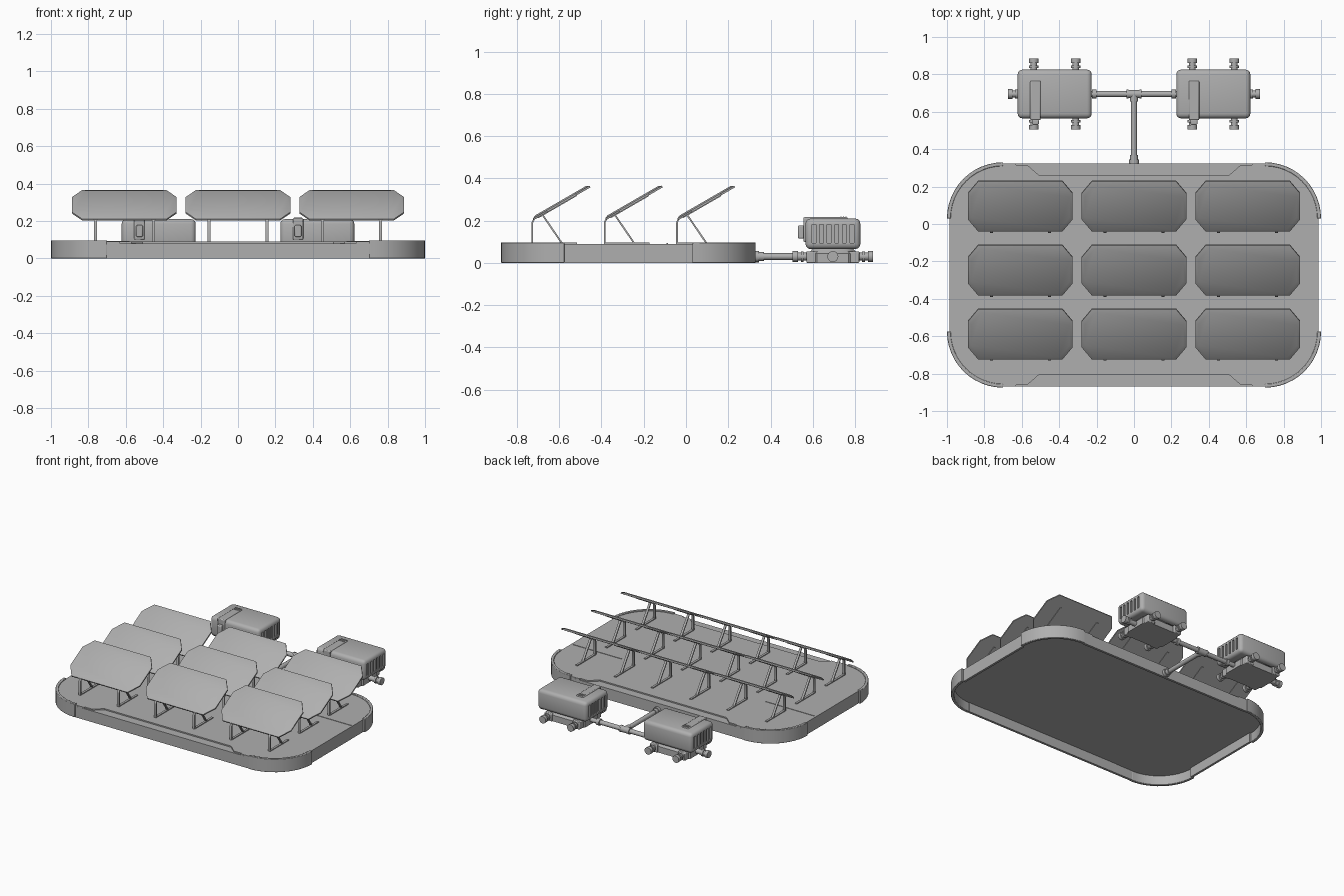
import bpy, bmesh, math
from mathutils import Matrix, Vector

if "Cube" in bpy.data.objects:
    bpy.data.objects.remove(bpy.data.objects["Cube"])

GREY = (0.43, 0.43, 0.43, 1)
mat = bpy.data.materials.new("plain_grey")
mat.use_nodes = True
mat.diffuse_color = GREY
mat.node_tree.nodes["Principled BSDF"].inputs["Base Color"].default_value = GREY
# Maps a profile drawn in (y, z) to be extruded along x
SIDEWAYS = Matrix(((0, 0, 1, 0), (1, 0, 0, 0), (0, 1, 0, 0), (0, 0, 0, 1)))


def finish(name, bm, bevel=0, segments=2):
    bmesh.ops.recalc_face_normals(bm, faces=bm.faces)
    mesh = bpy.data.meshes.new(name)
    bm.to_mesh(mesh)
    bm.free()
    mesh.materials.append(mat)
    ob = bpy.data.objects.new(name, mesh)
    bpy.context.collection.objects.link(ob)
    if bevel:
        mod = ob.modifiers.new("bevel", "BEVEL")
        mod.width, mod.segments = bevel, segments
        mod.limit_method, mod.angle_limit = "ANGLE", math.radians(40)
    return ob


def prism(name, pts, low, high, inset=0, matrix=None, bevel=0):
    """Extrude a flat outline; inset shrinks the upper face."""
    bm = bmesh.new()
    face = bm.faces.new([bm.verts.new((u, v, low)) for u, v in pts])
    ext = bmesh.ops.extrude_face_region(bm, geom=[face])["geom"]
    for v in ext:
        if isinstance(v, bmesh.types.BMVert):
            v.co.z = high
            v.co.x -= math.copysign(inset, v.co.x)
            v.co.y -= math.copysign(inset, v.co.y)
    if matrix:
        bm.transform(matrix)
    return finish(name, bm, bevel)


def box(name, lo, hi, bevel=0, segments=2):
    lo, hi = Vector(lo), Vector(hi)
    bm = bmesh.new()
    size = Matrix.Diagonal((*(hi - lo), 1))
    bmesh.ops.create_cube(bm, size=1, matrix=Matrix.Translation((lo + hi) / 2) @ size)
    return finish(name, bm, bevel, segments)


def pipe(name, a, b, r):
    a, b = Vector(a), Vector(b)
    turn = (b - a).to_track_quat("Z", "Y").to_matrix().to_4x4()
    bm = bmesh.new()
    bmesh.ops.create_cone(bm, cap_ends=True, segments=16, radius1=r, radius2=r,
                          depth=(b - a).length, matrix=Matrix.Translation((a + b) / 2) @ turn)
    return finish(name, bm)


def arc(cx, cy, r, start, steps=12):
    return [(cx + r * math.cos(math.radians(start + 90 * i / steps)),
             cy + r * math.sin(math.radians(start + 90 * i / steps))) for i in range(steps + 1)]


def octagon(hx, hy, cx, cy):
    return [(hx, -hy + cy), (hx, hy - cy), (hx - cx, hy), (cx - hx, hy),
            (-hx, hy - cy), (-hx, cy - hy), (cx - hx, -hy), (hx - cx, -hy)]


# Platform: deck with a notch in each long edge, corner curbs and thin walls
MID, CX, CY = -0.2725, 0.7, 0.3025
corners = [(CX, MID + CY, 0), (-CX, MID + CY, 90), (-CX, MID - CY, 180), (CX, MID - CY, 270)]
notch = [(0.57, 0.5875), (0.51, 0.535), (-0.51, 0.535), (-0.57, 0.5875)]
outline = []
for x, y, start in corners:
    outline += arc(x, y, 0.285, start)
    if start == 0:
        outline += [(u, MID + v) for u, v in notch]
    if start == 180:
        outline += [(-u, MID - v) for u, v in notch]
prism("deck", outline, 0.068, 0.09)
for x, y, start in corners:
    ring = arc(x, y, 0.3, start) + arc(x, y, 0.28, start)[::-1]
    prism("corner_curb", ring, 0, 0.097, bevel=0.003)
for s, side in ((1, "back"), (-1, "front")):
    def at(v):
        return MID + s * v
    prism(side + "_ledge", [(0.63, at(0.595)), (0.57, at(0.583)), (0.51, at(0.53)),
                            (-0.51, at(0.53)), (-0.57, at(0.583)), (-0.63, at(0.595))], 0.07, 0.081)
    box(side + "_wall", (-0.7, at(0.58), 0), (0.7, at(0.597), 0.081))
    for m in (-1, 1):
        box(side + "_wall_end", (m * 0.63, at(0.58), 0), (m * 0.7, at(0.5965), 0.09))
    box("side_wall", (s * 0.97, MID - CY, 0), (s * 0.986, MID + CY, 0.09))
    box("deck_seam", (s * 0.58, -0.093, 0.088), (s * 0.975, -0.086, 0.093))


def copy(ob, offset):
    twin = ob.copy()
    twin.location = Vector(offset)
    bpy.context.collection.objects.link(twin)


# Tilted panels: backing plate and bevelled face
tilt = Matrix.Translation((0, 0, 0.287)) @ Matrix.Rotation(math.radians(30), 4, "X")
plate = prism("panel_back", octagon(0.28, 0.155, 0.055, 0.075), -0.008, 0.001, matrix=tilt)
face = prism("panel_face", octagon(0.279, 0.154, 0.055, 0.075), 0.001, 0.008,
             inset=0.016, matrix=tilt)


def strap(name, path, x, width=0.016, thick=0.008):
    """Flat bar following a path in the y-z plane."""
    left, right = [], []
    for i, p in enumerate(path):
        d = Vector(path[min(i + 1, len(path) - 1)]) - Vector(path[max(i - 1, 0)])
        n = Vector((-d.y, d.x)).normalized() * thick / 2
        left.append(Vector(p) + n)
        right.append(Vector(p) - n)
    return prism(name, left + right[::-1], x - width / 2, x + width / 2, matrix=SIDEWAYS)


parts = [plate, face]
for x in (-0.155, 0.155):
    parts += [
        strap("front_leg", [(-0.137, 0.088), (-0.137, 0.19), (-0.128, 0.21), (-0.085, 0.236)], x),
        strap("rear_strut", [(-0.09, 0.229), (0.005, 0.09)], x),
        strap("foot_bar", [(-0.14, 0.092), (0.075, 0.092)], x),
        strap("panel_rail", [(-0.11, 0.215), (0.07, 0.319)], x),
    ]
ROWS, COLUMNS = (-0.59, -0.248, 0.094), (0, -0.608, 0.608)
for y in ROWS:
    for x in COLUMNS:
        if (x, y) != (0, ROWS[0]):
            for p in parts:
                copy(p, (x, y, 0))
for p in parts:
    p.location.y = ROWS[0]


def fitting(name, x, y, dx, dy, length):
    """Short pipe with two collars."""
    a, d, z = Vector((x, y, 0.03)), Vector((dx, dy, 0)), 0.018
    pipe(name, a, a + d * length, z)
    pipe(name + "_collar", a + d * (length - 0.052), a + d * (length - 0.038), 0.025)
    pipe(name + "_cap", a + d * (length - 0.024), a + d * length, 0.026)


# Two machine housings on pedestals
PY = 0.695
for ux in (-0.424, 0.424):
    body = box("housing", (ux - 0.198, PY - 0.13, 0.065), (ux + 0.198, PY + 0.13, 0.21), 0.025, 3)
    bm = bmesh.new()
    for side in (-1, 1):
        for i in range(6):
            where = Matrix.Translation((ux + side * 0.198, PY + (i - 2.5) * 0.036, 0.137))
            bmesh.ops.create_cube(bm, size=1, matrix=where @ Matrix.Diagonal((0.02, 0.018, 0.088, 1)))
    cutter = finish("slot_cutter", bm)
    cutter.hide_render = True
    cut = body.modifiers.new("slots", "BOOLEAN")
    cut.object, cut.operation, cut.solver = cutter, "DIFFERENCE", "EXACT"
    bpy.context.view_layer.objects.active = body
    for m in list(body.modifiers):
        bpy.ops.object.modifier_apply(modifier=m.name)
    bpy.data.objects.remove(cutter)

    # Duct that runs over the top and down the front
    dx = ux - 0.103
    box("duct_top", (dx - 0.028, PY - 0.14, 0.19), (dx + 0.028, PY + 0.07, 0.216), 0.006)
    box("duct_front", (dx - 0.028, PY - 0.14, 0.1), (dx + 0.028, PY - 0.12, 0.212), 0.006)
    box("duct_handle", (dx - 0.018, PY - 0.165, 0.115), (dx + 0.018, PY - 0.135, 0.178), 0.006)
    for i in range(3):
        y = PY + 0.035 + i * 0.012
        box("duct_grille", (dx - 0.022, y, 0.214), (dx + 0.022, y + 0.006, 0.219))

    # Pedestal and pipe fittings
    foot = prism("pedestal", octagon(0.15, 0.115, 0.04, 0.04), 0, 0.045)
    neck = prism("pedestal_neck", octagon(0.15, 0.115, 0.04, 0.04), 0.045, 0.068, inset=0.02)
    foot.location = neck.location = (ux, PY, 0)
    for x in (-0.112, 0.112):
        for s in (-1, 1):
            box("stub_block", (ux + x - 0.03, PY + s * 0.07, 0),
                (ux + x + 0.03, PY + s * 0.125, 0.055), 0.005)
            fitting("side_stub", ux + x, PY + s * 0.1, 0, s, 0.09)
    out = math.copysign(1, ux)
    fitting("end_stub", ux + out * 0.13, PY, out, 0, 0.12)

    # Cross pipe to the tee
    pipe("cross_pipe", (ux - out * 0.13, PY, 0.03), (0, PY, 0.03), 0.016)
    for near, far in ((0.2, 0.225), (0.03, 0.04)):
        pipe("cross_flange", (out * near, PY, 0.03), (out * far, PY, 0.03), 0.024)

# Tee and feed pipe into the platform
pipe("tee", (-0.035, PY, 0.03), (0.035, PY, 0.03), 0.022)
pipe("tee_branch", (0, PY, 0.03), (0, PY - 0.04, 0.03), 0.022)
pipe("feed_pipe", (0, PY, 0.03), (0, 0.31, 0.03), 0.016)
pipe("feed_flange", (0, 0.322, 0.03), (0, 0.345, 0.03), 0.027)
pipe("feed_collar", (0, 0.345, 0.03), (0, 0.37, 0.03), 0.021)

bpy.ops.object.select_all(action="DESELECT")
for ob in bpy.context.scene.objects:
    if ob.type == "MESH":
        ob.select_set(True)
        bpy.context.view_layer.objects.active = ob
bpy.ops.object.shade_smooth_by_angle(angle=math.radians(35))
